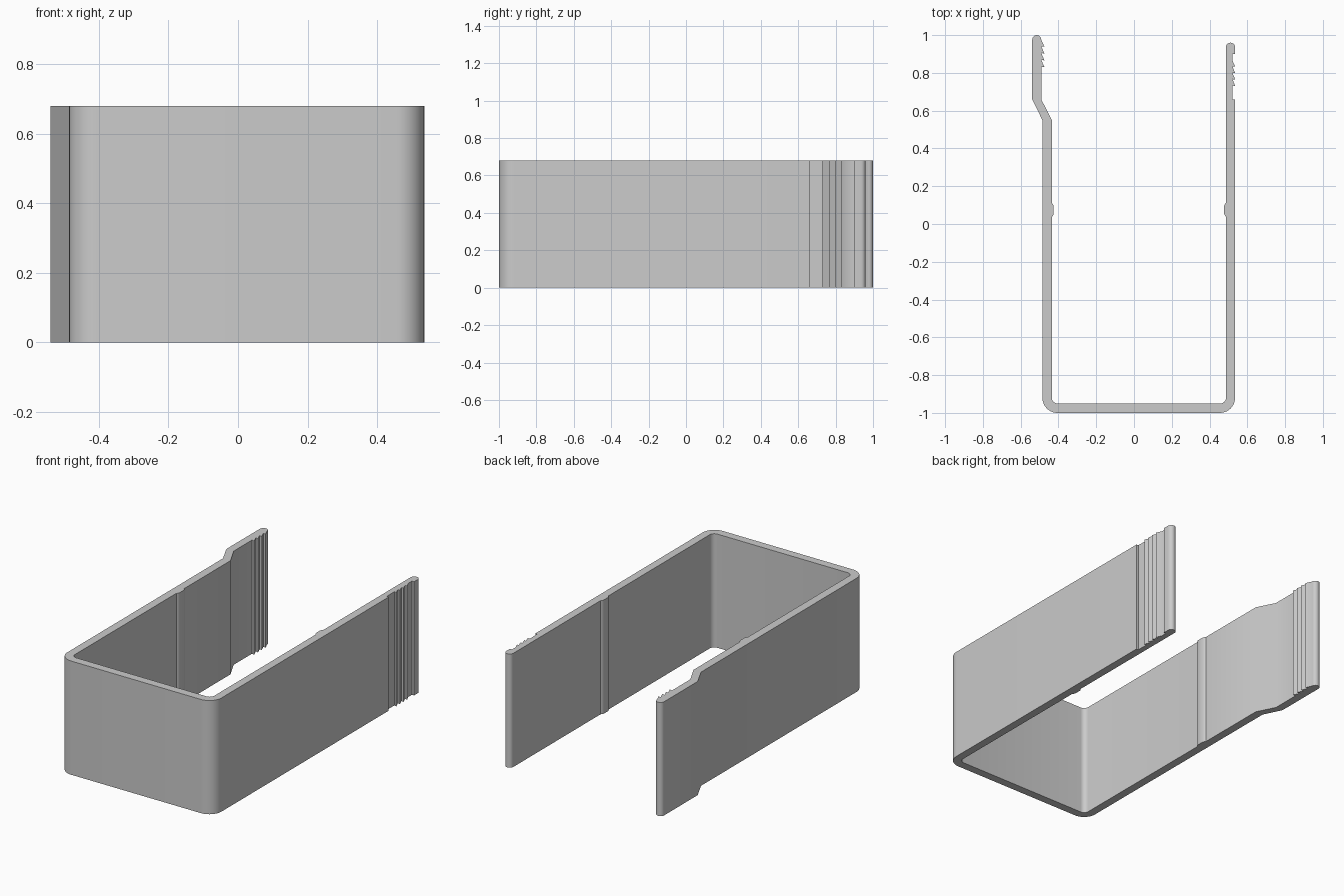
import bpy, bmesh
from math import sin, cos, radians

old = bpy.data.objects.get("Cube")
if old:
    bpy.data.objects.remove(old, do_unlink=True)

HEIGHT = 0.68


def arc(cx, cy, r, start, end, steps=10):
    """Points on a circular arc, angles in degrees."""
    angles = [radians(start + (end - start) * i / steps) for i in range(steps + 1)]
    return [(cx + r * cos(a), cy + r * sin(a)) for a in angles]


def bump(x, direction):
    """Shallow rounded detent on an inner wall, listed in increasing y."""
    pts = [(-0.037, 0), (-0.03, 0.006), (-0.02, 0.01), (0.02, 0.01), (0.03, 0.006), (0.037, 0)]
    return [(x + direction * d, 0.075 + y) for y, d in pts]


def teeth(root, tip, first, pitch, count=4):
    """Barbs with a flat underside and a sloping back, in increasing y."""
    pts = []
    for i in range(count):
        y = first + i * pitch
        pts += [(root, y + 0.003), (tip, y)]
    return pts + [(root, first + count * pitch)]


# Outline, counter-clockwise: outside of the base and its rounded corners
profile = arc(-0.405, -0.92, 0.08, 180, 270) + arc(0.455, -0.92, 0.08, 270, 360)
# Left arm outside: recess with barbs, then rounded tip
profile += [(0.535, 0.66), (0.522, 0.66)]
profile += teeth(0.521, 0.536, 0.73, 0.034)
profile += [(0.521, 0.90), (0.535, 0.90)]
profile += arc(0.511, 0.936, 0.024, 0, 180)
# Inside: detents and small inner corners
profile += bump(0.487, -1)[::-1]
profile += arc(0.457, -0.92, 0.03, 0, -90, 6) + arc(-0.405, -0.92, 0.03, 270, 180, 6)
profile += bump(-0.435, 1)
# Right arm: outward joggle, inner barbs and rounded tip
profile += [(-0.435, 0.55), (-0.491, 0.66)]
profile += teeth(-0.491, -0.474, 0.83, 0.036)
profile += arc(-0.515, 0.976, 0.024, 0, 180)
profile += [(-0.539, 0.66), (-0.485, 0.55)]

# Extrude the outline upwards
bm = bmesh.new()
face = bm.faces.new([bm.verts.new((x, y, 0)) for x, y in profile])
result = bmesh.ops.extrude_face_region(bm, geom=[face])
top = [v for v in result["geom"] if isinstance(v, bmesh.types.BMVert)]
bmesh.ops.translate(bm, verts=top, vec=(0, 0, HEIGHT))
caps = [f for f in bm.faces if len(f.verts) > 4]
bmesh.ops.triangulate(bm, faces=caps)
bmesh.ops.recalc_face_normals(bm, faces=bm.faces)
mesh = bpy.data.meshes.new("clip_band")
bm.to_mesh(mesh)
bm.free()
clip = bpy.data.objects.new("clip_band", mesh)
bpy.context.collection.objects.link(clip)

# Plain grey material
grey = bpy.data.materials.new("light grey")
grey.use_nodes = True
colour = (0.6, 0.6, 0.6, 1)
grey.diffuse_color = colour
grey.node_tree.nodes["Principled BSDF"].inputs["Base Color"].default_value = colour
mesh.materials.append(grey)

# Smooth bends, crisp edges
bpy.ops.object.select_all(action="DESELECT")
clip.select_set(True)
bpy.context.view_layer.objects.active = clip
bpy.ops.object.shade_smooth_by_angle(angle=radians(30))
